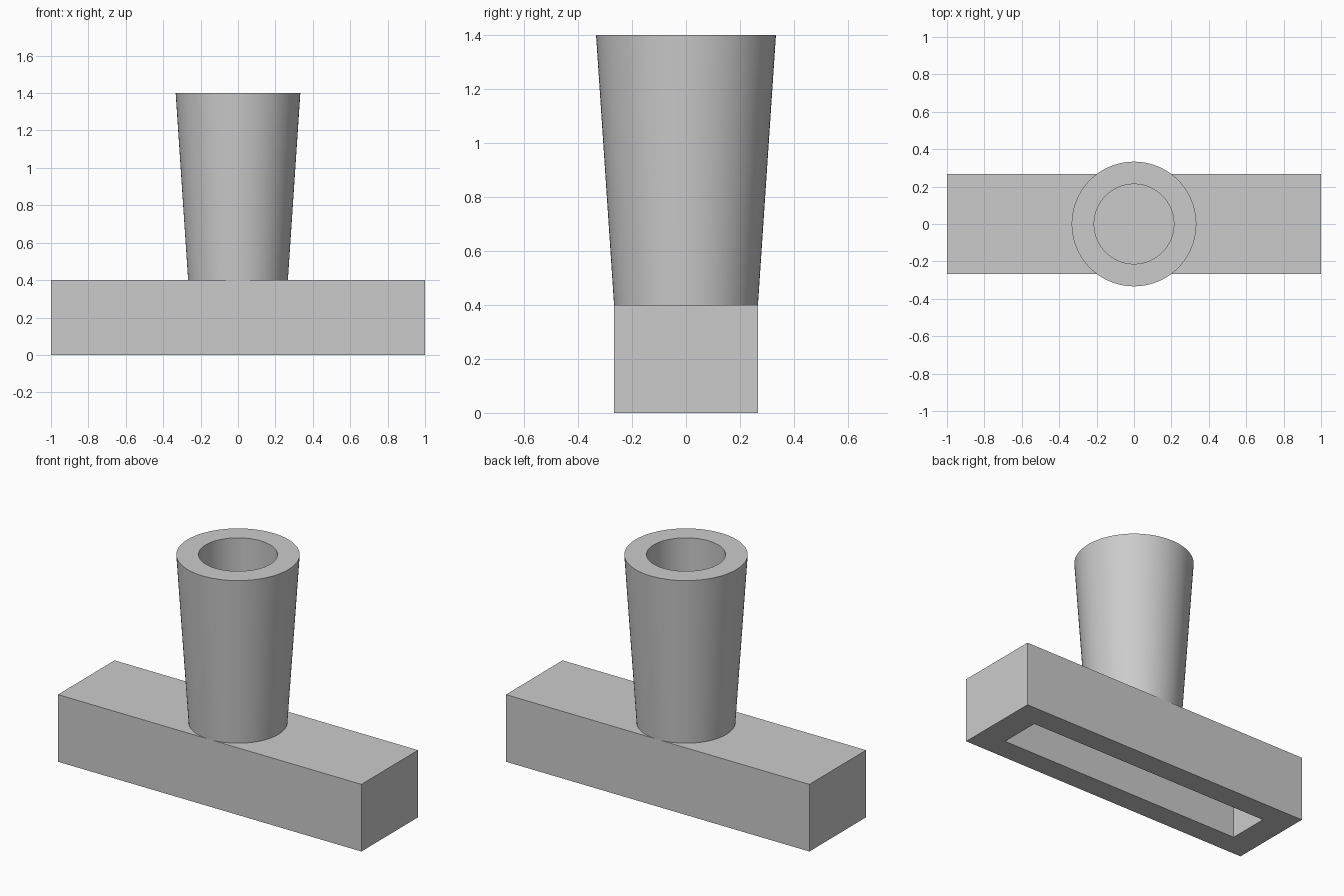
import bpy
import bmesh
import math

default = bpy.data.objects.get("Cube")
if default:
    bpy.data.objects.remove(default, do_unlink=True)

grey = bpy.data.materials.new("plain grey")
grey.use_nodes = True
colour = (0.6, 0.6, 0.6, 1)
grey.diffuse_color = colour
grey.node_tree.nodes["Principled BSDF"].inputs["Base Color"].default_value = colour


def make_object(name, bm):
    bmesh.ops.recalc_face_normals(bm, faces=bm.faces)
    mesh = bpy.data.meshes.new(name)
    bm.to_mesh(mesh)
    bm.free()
    mesh.materials.append(grey)
    obj = bpy.data.objects.new(name, mesh)
    bpy.context.collection.objects.link(obj)
    return obj


def rectangle(bm, half_x, half_y, z):
    corners = ((-1, -1), (1, -1), (1, 1), (-1, 1))
    return [bm.verts.new((sx * half_x, sy * half_y, z)) for sx, sy in corners]


def circle(bm, radius, z, sides=96):
    angles = [2 * math.pi * i / sides for i in range(sides)]
    return [bm.verts.new((radius * math.cos(a), radius * math.sin(a), z)) for a in angles]


def bridge(bm, loops):
    for a, b in zip(loops, loops[1:]):
        for i in range(len(a)):
            j = (i + 1) % len(a)
            bm.faces.new((a[i], a[j], b[j], b[i]))


# Base block with a long slot open at the underside
bm = bmesh.new()
loops = [rectangle(bm, 1, 0.2667, 0.4), rectangle(bm, 1, 0.2667, 0),
         rectangle(bm, 0.833, 0.127, 0), rectangle(bm, 0.833, 0.127, 0.267)]
bridge(bm, loops)
bm.faces.new(loops[0])
bm.faces.new(loops[-1])
make_object("base_block", bm)

# Tapered socket with a straight bore down to the block
bm = bmesh.new()
bridge(bm, [circle(bm, 0.2667, 0.4), circle(bm, 0.3333, 1.4),
            circle(bm, 0.2133, 1.4), circle(bm, 0.2133, 0.4)])
socket = make_object("tapered_socket", bm)
bpy.ops.object.select_all(action="DESELECT")
socket.select_set(True)
bpy.context.view_layer.objects.active = socket
bpy.ops.object.shade_smooth_by_angle(angle=math.radians(30))
